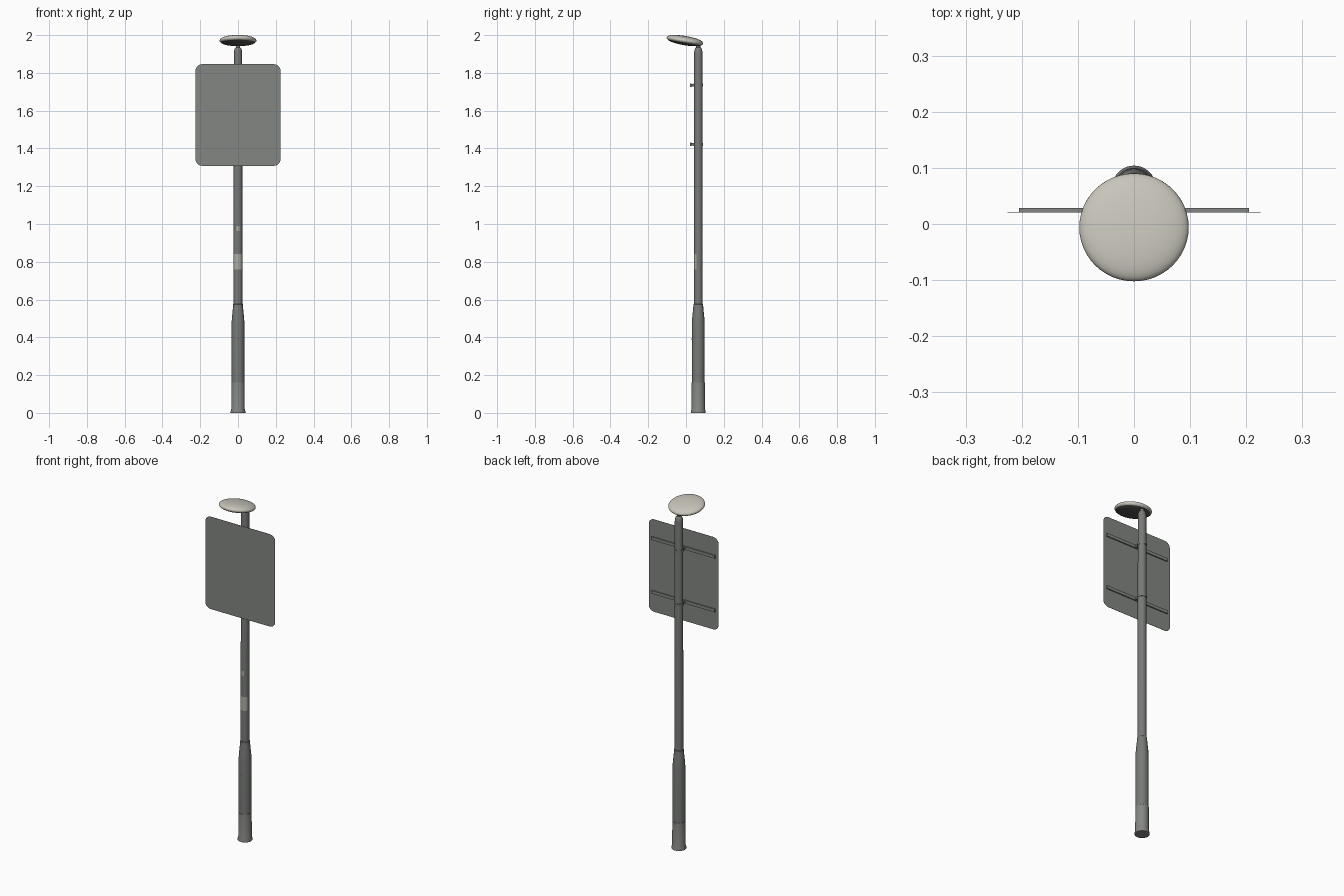
import bpy, bmesh, math
from mathutils import Matrix

if "Cube" in bpy.data.objects:
    bpy.data.objects.remove(bpy.data.objects["Cube"])

PY = 0.065   # y of the pole axis


def mat(name, r, g, b):
    m = bpy.data.materials.new(name)
    m.diffuse_color = (r, g, b, 1)
    m.use_nodes = True
    m.node_tree.nodes["Principled BSDF"].inputs["Base Color"].default_value = m.diffuse_color
    return m


POLE = mat("pole grey", 0.185, 0.195, 0.185)
BASE = mat("base grey", 0.235, 0.245, 0.23)
SIGN = mat("sign grey", 0.225, 0.24, 0.222)
STICKER = mat("sticker light grey", 0.42, 0.42, 0.38)
LAMP = mat("lamp off white", 0.57, 0.555, 0.49)
DARK = mat("dark grey", 0.09, 0.09, 0.085)


def finish(name, bm, mats, smooth=True, fix=True):
    if fix:
        bmesh.ops.recalc_face_normals(bm, faces=bm.faces)
    me = bpy.data.meshes.new(name)
    bm.to_mesh(me)
    bm.free()
    for m in mats:
        me.materials.append(m)
    ob = bpy.data.objects.new(name, me)
    bpy.context.collection.objects.link(ob)
    if smooth:
        bpy.ops.object.select_all(action='DESELECT')
        ob.select_set(True)
        bpy.context.view_layer.objects.active = ob
        bpy.ops.object.shade_smooth_by_angle(angle=math.radians(40))
    return ob


def lathe(name, profile, mats, loc, tilt=0, rule=None, n=40):
    """Spin (radius, z) points around z; closed at both ends."""
    bm = bmesh.new()
    rings = [[bm.verts.new((r * math.cos(2 * math.pi * i / n), r * math.sin(2 * math.pi * i / n), z))
              for i in range(n)] for r, z in profile]
    for a, b in zip(rings, rings[1:]):
        for i in range(n):
            j = (i + 1) % n
            bm.faces.new((a[i], a[j], b[j], b[i]))
    bm.faces.new(rings[0][::-1])
    bm.faces.new(rings[-1])
    if rule:
        for f in bm.faces:
            f.material_index = rule(f.calc_center_median())
    bm.transform(Matrix.Translation(loc) @ Matrix.Rotation(tilt, 4, 'X'))
    return finish(name, bm, mats)


def box(name, size, loc, m):
    bm = bmesh.new()
    bmesh.ops.create_cube(bm, size=1)
    bm.transform(Matrix.Translation(loc) @ Matrix.Diagonal((*size, 1)))
    return finish(name, bm, [m], smooth=False)


def wrap(name, r, z0, z1, half_deg, m, n=12):
    """Thin curved plate on the front of the pole."""
    bm = bmesh.new()
    cols = []
    for i in range(n + 1):
        a = math.radians(-90 - half_deg + 2 * half_deg * i / n)
        x, y = r * math.cos(a), PY + r * math.sin(a)
        cols.append((bm.verts.new((x, y, z0)), bm.verts.new((x, y, z1))))
    for a, b in zip(cols, cols[1:]):
        bm.faces.new((a[0], b[0], b[1], a[1]))
    return finish(name, bm, [m], fix=False)


# Pole: wide foot, taper, collar, shaft, rounded top and neck
lathe("pole", [(0.039, 0), (0.039, 0.008), (0.0355, 0.022), (0.0352, 0.16), (0.034, 0.161),
               (0.034, 0.47), (0.0325, 0.50), (0.0275, 0.55), (0.0262, 0.565), (0.0258, 0.575),
               (0.0232, 0.577), (0.0222, 1.905), (0.0205, 1.92), (0.016, 1.931), (0.011, 1.935),
               (0.011, 1.955)],
      [POLE, BASE], (0, PY, 0), rule=lambda c: 1 if c.z < 0.1605 else 0)

# Lamp: tilted flattened disc with dark underside
R, H, K = 0.0975, 0.0245, 2 / 2.2
pts = []
for i in range(25):
    a = math.radians(-89 + 178 * i / 24)
    s = math.sin(a)
    pts.append((R * math.cos(a) ** K, H * math.copysign(abs(s) ** K, s)))
lathe("lamp_head", pts, [LAMP, DARK], (0, -0.006, 1.971), tilt=math.radians(-9.5),
      rule=lambda c: 1 if c.z < -0.011 else 0, n=48)

# Sign plate: thin rounded rectangle
bm = bmesh.new()
W, Z0, Z1, CR = 0.225, 1.308, 1.846, 0.035
outline = []
for k, (cx, cz) in enumerate([(W - CR, Z1 - CR), (CR - W, Z1 - CR), (CR - W, Z0 + CR), (W - CR, Z0 + CR)]):
    for i in range(9):
        a = math.pi / 2 * (k + i / 8)
        outline.append(bm.verts.new((cx + CR * math.cos(a), 0.0205, cz + CR * math.sin(a))))
face = bm.faces.new(outline)
ext = bmesh.ops.extrude_face_region(bm, geom=[face])
bmesh.ops.translate(bm, vec=(0, 0.001, 0),
                    verts=[v for v in ext["geom"] if isinstance(v, bmesh.types.BMVert)])
finish("sign_plate", bm, [SIGN], smooth=False)

# Mounting rails, clamp bands and blocks
for tag, z in (("upper", 1.735), ("lower", 1.422)):
    box(tag + "_rail", (0.41, 0.007, 0.018), (0, 0.0247, z), SIGN)
    box(tag + "_clamp_block", (0.026, 0.022, 0.012), (0, 0.037, z), POLE)
    lathe(tag + "_clamp_band", [(0.0245, z - 0.008), (0.0245, z + 0.008)], [POLE], (0, PY, 0))

# Stickers on the shaft and small lock on the base
wrap("band_sticker", 0.0239, 0.76, 0.84, 68, STICKER)
wrap("small_sticker", 0.0238, 0.963, 0.99, 20, STICKER, n=4)
wrap("lock", 0.0346, 0.385, 0.393, 6, DARK, n=2)
